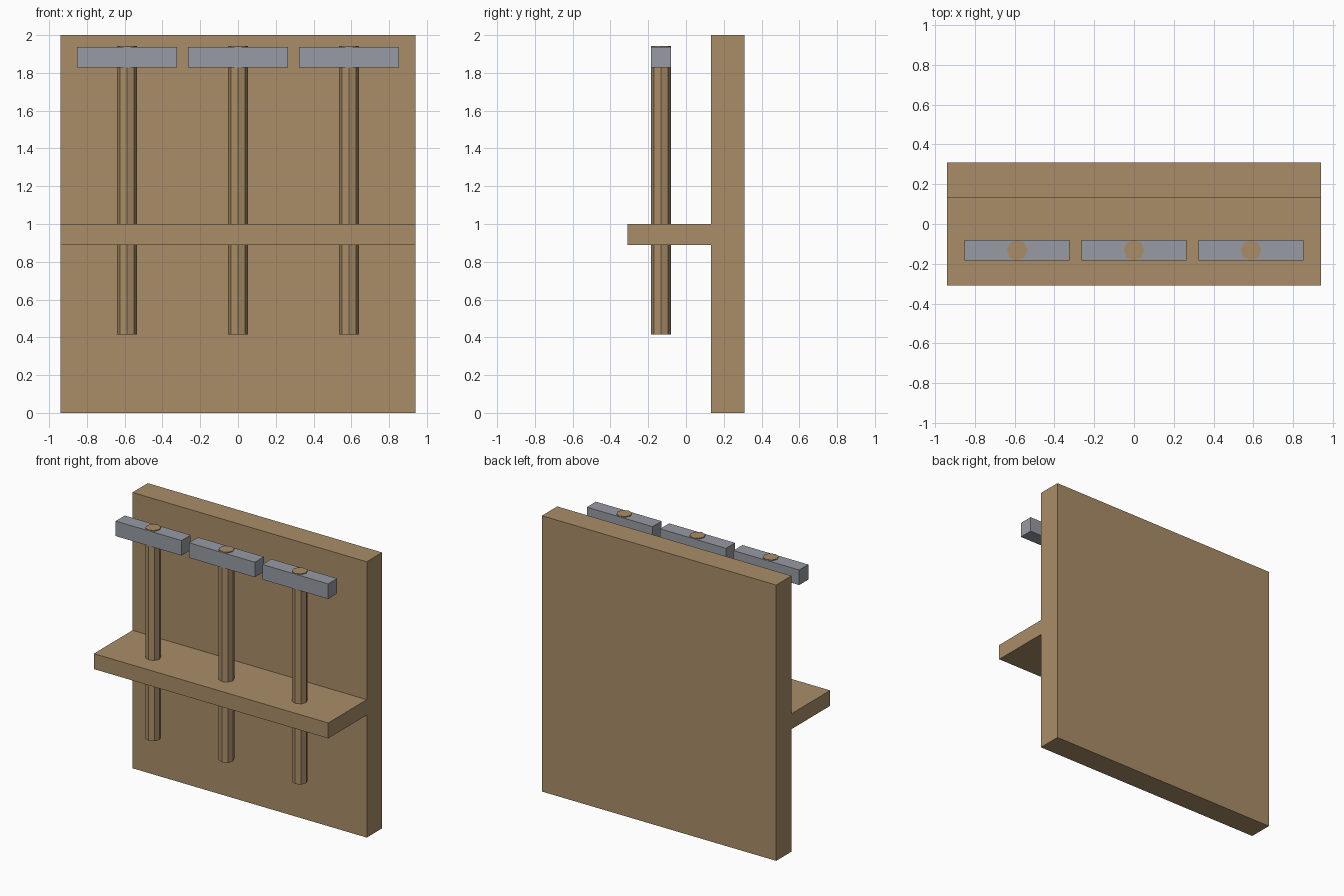
import bpy

if "Cube" in bpy.data.objects:
    bpy.data.objects.remove(bpy.data.objects["Cube"], do_unlink=True)


def material(name, color):
    mat = bpy.data.materials.new(name)
    mat.use_nodes = True
    mat.diffuse_color = color
    mat.node_tree.nodes["Principled BSDF"].inputs["Base Color"].default_value = color
    return mat


wood = material("wood", (0.40, 0.27, 0.14, 1))
metal = material("grey_metal", (0.31, 0.33, 0.37, 1))


def box(name, low, high, mat):
    center = [(a + b) / 2 for a, b in zip(low, high)]
    bpy.ops.mesh.primitive_cube_add(size=1, location=center)
    ob = bpy.context.object
    ob.name = name
    ob.scale = [b - a for a, b in zip(low, high)]
    bpy.ops.object.transform_apply(location=False, rotation=False, scale=True)
    ob.data.materials.append(mat)


def rod(name, x, y, bottom, top, radius, mat):
    bpy.ops.mesh.primitive_cylinder_add(vertices=8, radius=radius, depth=top - bottom,
                                        location=(x, y, (bottom + top) / 2))
    ob = bpy.context.object
    ob.name = name
    ob.data.materials.append(mat)


# Upright panel and the shelf that guides the rods
box("back_panel", (-0.94, 0.133, 0), (0.94, 0.309, 2), wood)
box("guide_shelf", (-0.94, -0.309, 0.888), (0.94, 0.133, 1.0), wood)

# Three sliding rods, each topped by a crossbar
for side, x in (("right", -0.588), ("middle", 0), ("left", 0.588)):
    rod(side + "_rod", x, -0.132, 0.415, 1.943, 0.052, wood)
    box(side + "_crossbar", (x - 0.264, -0.184, 1.828), (x + 0.264, -0.08, 1.937), metal)
